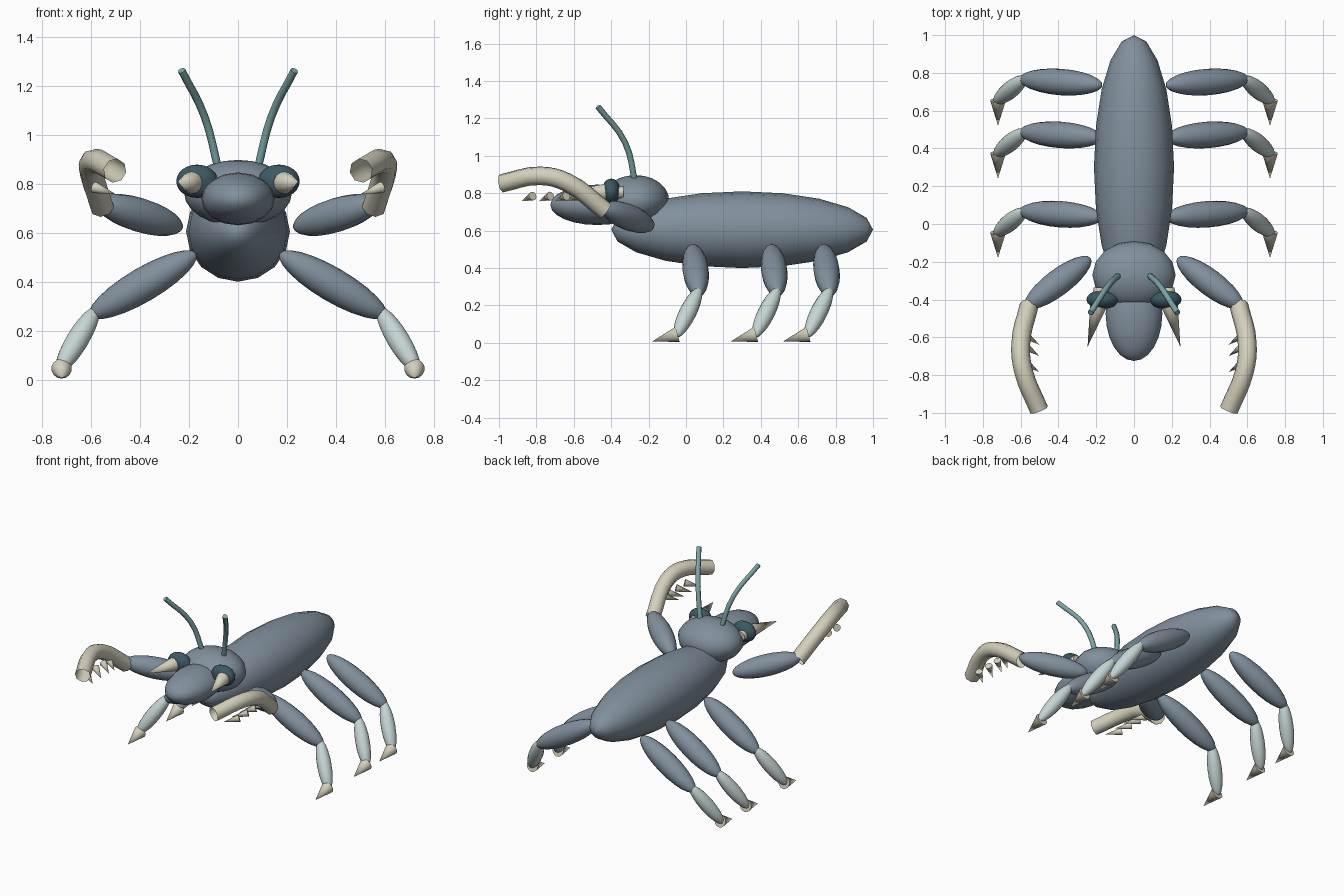
import bpy
import math
from mathutils import Vector

if "Cube" in bpy.data.objects:
    bpy.data.objects.remove(bpy.data.objects["Cube"], do_unlink=True)


def material(name, rgb):
    m = bpy.data.materials.new(name)
    m.use_nodes = True
    m.diffuse_color = (*rgb, 1)
    m.node_tree.nodes["Principled BSDF"].inputs["Base Color"].default_value = (*rgb, 1)
    return m


SHELL = material("slate shell", (0.22, 0.28, 0.34))
SHIN = material("pale blue grey", (0.56, 0.67, 0.66))
CLAW = material("cream claw", (0.66, 0.63, 0.50))
FEELER = material("teal feeler", (0.20, 0.38, 0.38))
EYE = material("dark teal eye", (0.045, 0.10, 0.125))


def finish(name, mat, angle=50):
    ob = bpy.context.object
    ob.name = name
    ob.data.materials.clear()
    ob.data.materials.append(mat)
    bpy.ops.object.shade_smooth_by_angle(angle=math.radians(angle))
    return ob


def aim(direction):
    return Vector(direction).to_track_quat('Z', 'Y').to_euler()


def ellipsoid(name, mat, center, radii, direction=(0, 0, 1), segments=16, rings=12):
    """Ellipsoid whose poles lie along the given direction."""
    bpy.ops.mesh.primitive_uv_sphere_add(segments=segments, ring_count=rings, radius=1,
                                         location=center, rotation=aim(direction))
    bpy.context.object.scale = radii
    return finish(name, mat)


def limb(name, mat, a, b, radius):
    """Spindle-shaped limb segment between two points."""
    a, b = Vector(a), Vector(b)
    return ellipsoid(name, mat, (a + b) / 2, (radius, radius, (b - a).length / 2), b - a)


def cone(name, mat, base, tip, r1, r2=0.0):
    a, b = Vector(base), Vector(tip)
    bpy.ops.mesh.primitive_cone_add(vertices=14, radius1=r1, radius2=r2, depth=(b - a).length,
                                    location=(a + b) / 2, rotation=aim(b - a))
    return finish(name, mat)


def tube(name, mat, points, radius, capped):
    curve = bpy.data.curves.new(name, 'CURVE')
    curve.dimensions = '3D'
    curve.bevel_depth = radius
    curve.bevel_resolution = 2
    curve.resolution_u = 4
    curve.use_fill_caps = capped
    spline = curve.splines.new('BEZIER')
    spline.bezier_points.add(len(points) - 1)
    for bp, p in zip(spline.bezier_points, points):
        bp.co = p
        bp.handle_left_type = bp.handle_right_type = 'AUTO'
    ob = bpy.data.objects.new(name, curve)
    bpy.context.collection.objects.link(ob)
    bpy.ops.object.select_all(action='DESELECT')
    ob.select_set(True)
    bpy.context.view_layer.objects.active = ob
    bpy.ops.object.convert(target='MESH')
    return finish(name, mat)


# Body, head and snout
ellipsoid("body", SHELL, (0, 0.3, 0.605), (0.212, 0.205, 0.7), (0, 1, 0), rings=10)
ellipsoid("head", SHELL, (0, -0.27, 0.762), (0.22, 0.18, 0.135))
ellipsoid("snout", SHELL, (0, -0.475, 0.738), (0.15, 0.108, 0.25), (0, -1, 0))

for s, side in ((1, "left"), (-1, "right")):
    def at(x, y, z):
        return (s * x, y, z)

    # Eye with a mandible passing through it
    ellipsoid(f"{side}_eye", EYE, at(0.167, -0.4, 0.81), (0.085, 0.05, 0.068))
    cone(f"{side}_mandible_base", CLAW, at(0.185, -0.335, 0.805), at(0.185, -0.44, 0.805), 0.03, 0.042)
    cone(f"{side}_mandible", CLAW, at(0.188, -0.43, 0.805), at(0.246, -0.65, 0.808), 0.046)

    # Antenna
    tube(f"{side}_antenna", FEELER,
         [at(0.078, -0.27, 0.85), at(0.135, -0.325, 1.07), at(0.23, -0.47, 1.262)], 0.016, True)

    # Raised front arm with hollow curved forearm
    limb(f"{side}_upper_arm", SHELL, at(0.23, -0.18, 0.62), at(0.575, -0.44, 0.725), 0.07)
    tube(f"{side}_forearm", CLAW,
         [at(0.555, -0.43, 0.705), at(0.6, -0.64, 0.86), at(0.585, -0.78, 0.893),
          at(0.502, -0.985, 0.853)], 0.05, False)

    # Spikes below the forearm
    for i, y in enumerate((-0.64, -0.7, -0.785, -0.88)):
        cone(f"{side}_arm_spike_{i + 1}", CLAW, at(0.585, y + 0.06, 0.785), at(0.5, y, 0.757), 0.024)

    # Three walking legs
    for label, y in (("front", 0), ("middle", 0.42), ("rear", 0.7)):
        limb(f"{side}_{label}_thigh", SHELL, at(0.17, y + 0.035, 0.515), at(0.605, y + 0.068, 0.26), 0.07)
        limb(f"{side}_{label}_shin", SHIN, at(0.575, y + 0.075, 0.295), at(0.735, y - 0.055, 0.03), 0.046)
        cone(f"{side}_{label}_foot", CLAW, at(0.72, y - 0.045, 0.045), at(0.72, y - 0.18, 0.008), 0.042)
